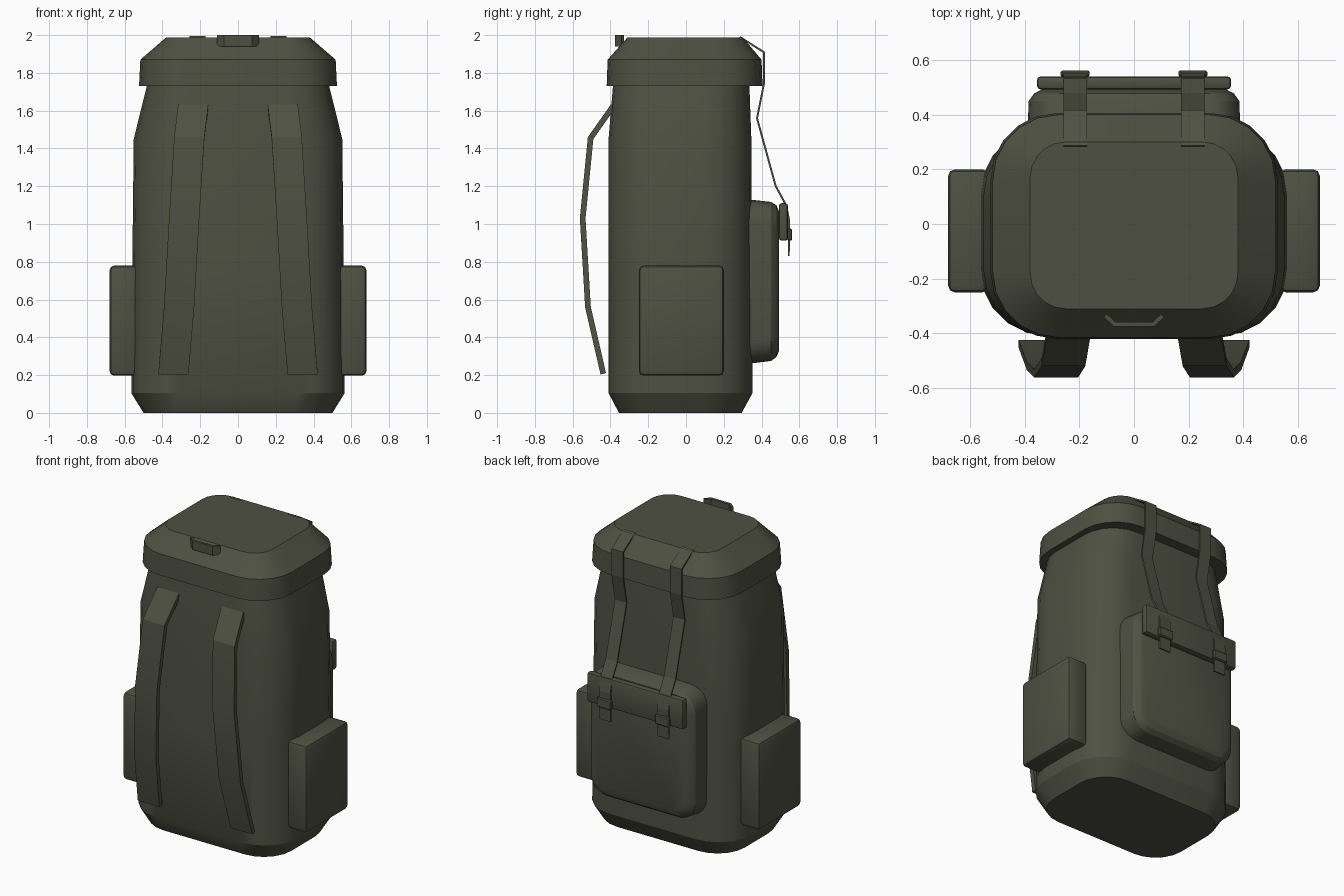
import bpy, bmesh, math
from mathutils import Vector, Matrix

if "Cube" in bpy.data.objects:
    bpy.data.objects.remove(bpy.data.objects["Cube"])

olive = bpy.data.materials.new("olive canvas")
olive.diffuse_color = (0.077, 0.081, 0.055, 1)
olive.use_nodes = True
olive.node_tree.nodes["Principled BSDF"].inputs["Base Color"].default_value = olive.diffuse_color


def finish(name, bm, angle=28):
    bmesh.ops.recalc_face_normals(bm, faces=bm.faces)
    me = bpy.data.meshes.new(name)
    bm.to_mesh(me)
    bm.free()
    ob = bpy.data.objects.new(name, me)
    bpy.context.collection.objects.link(ob)
    me.materials.append(olive)
    bpy.ops.object.select_all(action='DESELECT')
    ob.select_set(True)
    bpy.context.view_layer.objects.active = ob
    bpy.ops.object.shade_smooth_by_angle(angle=math.radians(angle))
    return ob


def rounded(x0, x1, y0, y1, r, n=5):
    """Outline of a rounded rectangle."""
    pts = []
    corners = [(x1 - r, y1 - r), (x0 + r, y1 - r), (x0 + r, y0 + r), (x1 - r, y0 + r)]
    for k, (cx, cy) in enumerate(corners):
        for i in range(n + 1):
            a = math.pi / 2 * (k + i / n)
            pts.append((cx + r * math.cos(a), cy + r * math.sin(a)))
    return pts


def skin(bm, rings):
    """Join rings of points into a capped solid."""
    vs = [[bm.verts.new(p) for p in ring] for ring in rings]
    n = len(vs[0])
    for a, b in zip(vs, vs[1:]):
        for i in range(n):
            bm.faces.new((a[i], a[(i + 1) % n], b[(i + 1) % n], b[i]))
    bm.faces.new(vs[0])
    bm.faces.new(vs[-1])


def loft(name, levels, along_y=False):
    """Levels: (position, half width, low, high, corner radius)."""
    rings = []
    for h, w, lo, hi, r in levels:
        pts = rounded(-w, w, lo, hi, r)
        rings.append([(a, h, b) if along_y else (a, b, h) for a, b in pts])
    bm = bmesh.new()
    skin(bm, rings)
    return finish(name, bm)


def ribbon(name, path, width, thick, side=1, turn=False):
    """Flat strap; path points are (x, y, z) bending in yz, or in xy when turned."""
    rings = []
    flat = [Vector((p[0], p[1])) if turn else Vector((p[1], p[2])) for p in path]
    for i, p in enumerate(path):
        dirs = [(flat[j + 1] - flat[j]).normalized()
                for j in (i - 1, i) if 0 <= j < len(path) - 1]
        t = sum(dirs, Vector((0, 0))).normalized()
        nrm = Vector((-t.y, t.x)) * (thick / 2 / max(0.5, t.dot(dirs[0])))
        ring = []
        for w, s in ((-1, -1), (1, -1), (1, 1), (-1, 1)):
            q = flat[i] + nrm * s
            off = w * width / 2
            v = (q.x, q.y, p[2] + off) if turn else (p[0] + off, q.x, q.y)
            ring.append((v[0] * side, v[1], v[2]))
        rings.append(ring)
    bm = bmesh.new()
    skin(bm, rings)
    return finish(name, bm, 10)


def box(name, lo, hi, bevel, seg=2):
    lo, hi = Vector(lo), Vector(hi)
    bm = bmesh.new()
    bmesh.ops.create_cube(bm, size=1, matrix=Matrix.Translation((lo + hi) / 2)
                          @ Matrix.Diagonal((*(hi - lo), 1)))
    bmesh.ops.bevel(bm, geom=bm.edges[:], offset=bevel, segments=seg,
                    profile=0.5, affect='EDGES')
    return finish(name, bm)


# main sack
loft("pack_body", [(0, 0.50, -0.355, 0.295, 0.20), (0.105, 0.565, -0.41, 0.352, 0.25),
                   (0.75, 0.56, -0.41, 0.35, 0.25), (1.45, 0.552, -0.41, 0.346, 0.25),
                   (1.75, 0.478, -0.385, 0.335, 0.22)])
# overhanging lid with sloped rim
loft("lid", [(1.73, 0.524, -0.42, 0.405, 0.24), (1.87, 0.517, -0.415, 0.40, 0.24),
             (1.988, 0.38, -0.31, 0.30, 0.13)])
# large rear pocket
loft("rear_pocket", [(0.33, 0.39, 0.26, 1.13, 0.12), (0.45, 0.385, 0.275, 1.117, 0.12),
                     (0.478, 0.365, 0.295, 1.10, 0.11), (0.493, 0.335, 0.33, 1.065, 0.09)],
     along_y=True)
# pocket flap bar
box("pocket_flap", (-0.355, 0.492, 0.912), (0.355, 0.54, 1.11), 0.014)

# carrying handle on the lid front
ribbon("grab_handle", [(-0.105, -0.335, 1.97), (-0.07, -0.367, 1.97),
                       (0.07, -0.367, 1.97), (0.105, -0.335, 1.97)], 0.06, 0.016, turn=True)

for side, label in ((-1, "left"), (1, "right")):
    # side pocket
    xs = sorted((side * 0.53, side * 0.68))
    box(label + "_side_pocket", (xs[0], -0.25, 0.197), (xs[1], 0.20, 0.78), 0.025)
    # shoulder strap
    ribbon(label + "_shoulder_strap",
           [(0.237, -0.385, 1.625), (0.258, -0.505, 1.455), (0.285, -0.547, 1.03),
            (0.312, -0.519, 0.56), (0.342, -0.438, 0.207)], 0.16, 0.03, side)
    # lid strap running down to the pocket
    c = 0.215
    ribbon(label + "_lid_strap",
           [(c, 0.285, 1.99), (c, 0.412, 1.91), (c, 0.412, 1.74), (c, 0.376, 1.56),
            (c, 0.475, 1.20), (c, 0.53, 1.10), (c, 0.546, 1.02), (c, 0.544, 0.83)],
           0.085, 0.01, side)
    # buckle
    box(label + "_buckle", (side * c - 0.053, 0.538, 0.912),
        (side * c + 0.053, 0.562, 0.975), 0.006, 1)
